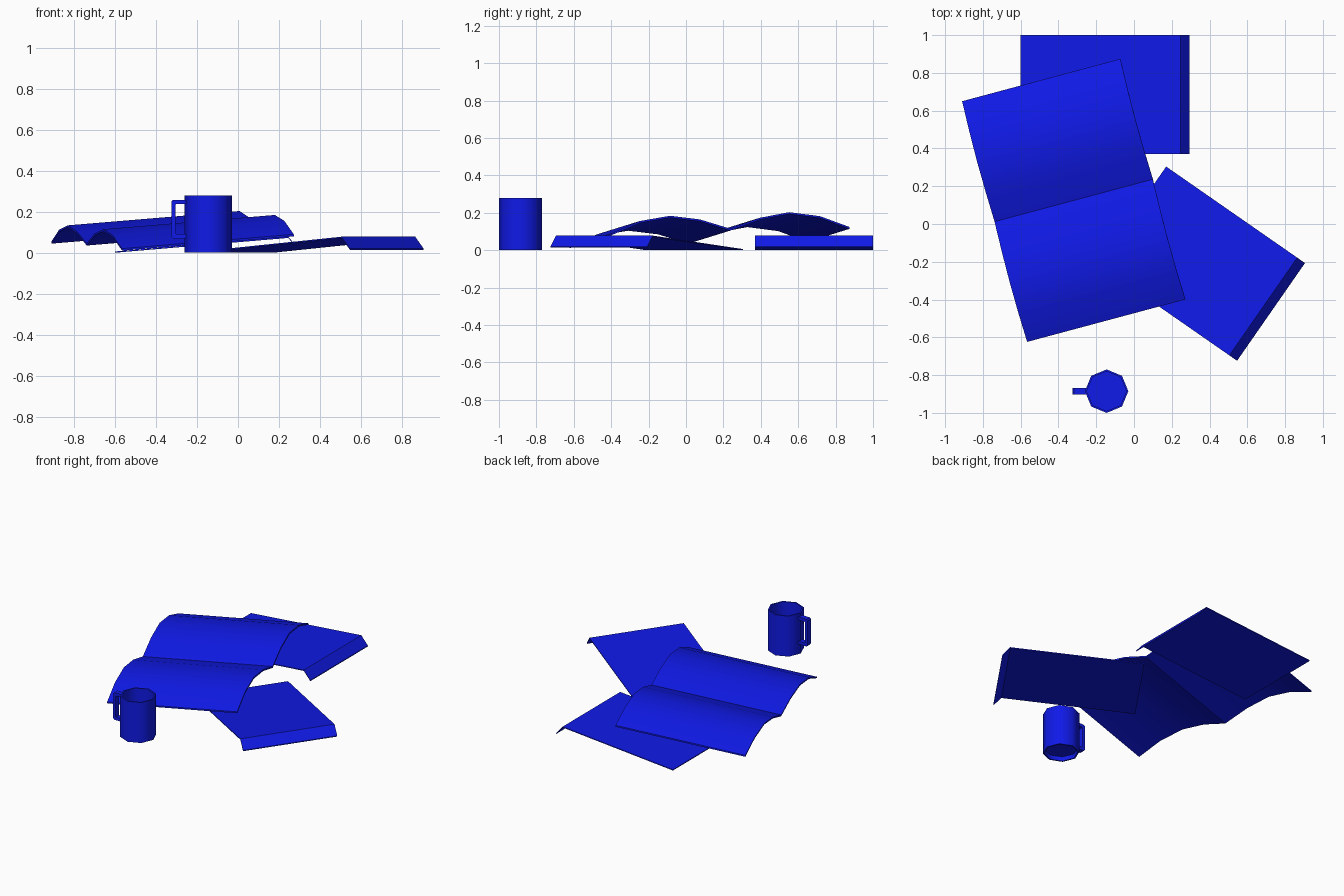
import bpy, bmesh, math
from mathutils import Matrix, Vector

if "Cube" in bpy.data.objects:
    bpy.data.objects.remove(bpy.data.objects["Cube"])

blue = bpy.data.materials.new("blue")
blue.diffuse_color = (0.005, 0.01, 0.8, 1)
blue.use_nodes = True
blue.node_tree.nodes["Principled BSDF"].inputs["Base Color"].default_value = blue.diffuse_color


def finish(name, bm, smooth=None):
    bmesh.ops.recalc_face_normals(bm, faces=bm.faces)
    me = bpy.data.meshes.new(name)
    bm.to_mesh(me)
    bm.free()
    me.materials.append(blue)
    ob = bpy.data.objects.new(name, me)
    bpy.context.collection.objects.link(ob)
    if smooth:
        bpy.ops.object.select_all(action='DESELECT')
        ob.select_set(True)
        bpy.context.view_layer.objects.active = ob
        bpy.ops.object.shade_smooth_by_angle(angle=math.radians(smooth))
    return ob


def ribbon(name, profile, width, thick, smooth=None):
    """Thin sheet: profile in local x/z, extruded along local y."""
    bm = bmesh.new()
    rows = []
    for s in (-0.5, 0.5):
        for dz in (0, -thick):
            rows.append([bm.verts.new((x, s * width, z + dz)) for x, z in profile])
    a, b, c, d = rows  # near top, near bottom, far top, far bottom
    for p, q in ((a, c), (b, d), (a, b), (c, d)):
        for i in range(len(profile) - 1):
            bm.faces.new((p[i], p[i + 1], q[i + 1], q[i]))
    for i in (0, -1):
        bm.faces.new((a[i], b[i], d[i], c[i]))
    return finish(name, bm, smooth)


# Two loose sheets with one edge bent down
T = 0.006
bent = [(-0.4475, T), (0.3975, 0.078), (0.4475, 0.02)]
for name, loc, ang in (("back_sheet", (-0.1525, 0.685, 0), 0),
                       ("side_sheet", (0.358, -0.21, 0), -34.8)):
    ob = ribbon(name, bent, 0.63, T)
    ob.location = loc
    ob.rotation_euler.z = math.radians(ang)

# Open magazine: two humps meeting at the spine, lying tilted on the sheets
wave = [(-0.66, 0), (-0.50, 0.062), (-0.33, 0.086), (-0.165, 0.062), (0, 0.008),
        (0.165, 0.062), (0.33, 0.088), (0.50, 0.062), (0.66, 0)]
mag = ribbon("open_magazine", wave, 0.87, 0.01, 30)
mag.matrix_world = (Matrix.Translation((-0.319, 0.125, 0.072))
                    @ Matrix.Rotation(math.radians(15), 4, 'Z')
                    @ Matrix.Rotation(math.radians(-4.6), 4, 'Y')
                    @ Matrix.Rotation(math.radians(1.5), 4, 'X')
                    @ Matrix.Rotation(math.radians(90), 4, 'Z'))

# Mug body: eight-sided lathe with a recessed base
CX, CY = -0.145, -0.885
prof = [(0, 0.03), (0.105, 0.03), (0.105, 0), (0.115, 0),
        (0.115, 0.28), (0.105, 0.28), (0.105, 0.04), (0, 0.04)]
bm = bmesh.new()
vs = [bm.verts.new((r, 0, z)) for r, z in prof]
es = [bm.edges.new(p) for p in zip(vs, vs[1:])]
bmesh.ops.spin(bm, geom=vs + es, cent=(0, 0, 0), axis=(0, 0, 1),
               angle=math.tau, steps=8)
bmesh.ops.remove_doubles(bm, verts=bm.verts, dist=1e-4)
finish("mug_body", bm, 50).location = (CX, CY, 0)

# Mug handle: squared loop on the left side
outer = [(-0.108, 0.258), (-0.172, 0.258), (-0.18, 0.25), (-0.18, 0.08),
         (-0.172, 0.07), (-0.108, 0.07)]
inner = [(-0.108, 0.237), (-0.157, 0.237), (-0.16, 0.234), (-0.16, 0.095),
         (-0.157, 0.091), (-0.108, 0.091)]
bm = bmesh.new()
o = [bm.verts.new((x, -0.018, z)) for x, z in outer]
n = [bm.verts.new((x, -0.018, z)) for x, z in inner]
faces = [bm.faces.new((o[i], o[i + 1], n[i + 1], n[i])) for i in range(5)]
ext = bmesh.ops.extrude_face_region(bm, geom=faces, use_keep_orig=True)
bmesh.ops.translate(bm, vec=Vector((0, 0.036, 0)),
                    verts=[g for g in ext["geom"] if isinstance(g, bmesh.types.BMVert)])
finish("mug_handle", bm).location = (CX, CY, 0)
